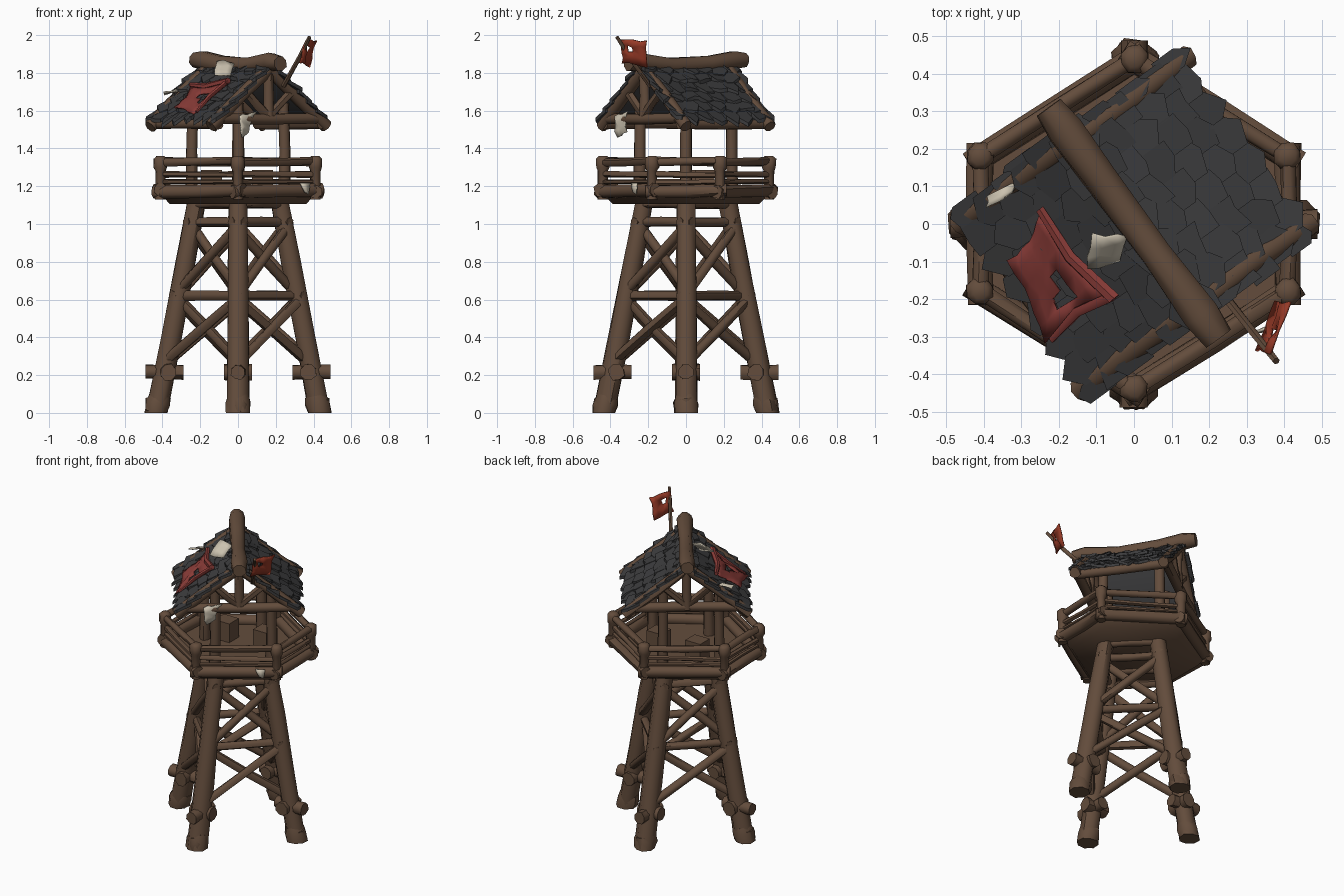
import bpy, bmesh, math, random
from mathutils import Vector

random.seed(4)
if "Cube" in bpy.data.objects:
    bpy.data.objects.remove(bpy.data.objects["Cube"])


def material(name, rgb):
    m = bpy.data.materials.new(name)
    m.use_nodes = True
    m.diffuse_color = (*rgb, 1)
    bsdf = m.node_tree.nodes["Principled BSDF"]
    bsdf.inputs["Base Color"].default_value = (*rgb, 1)
    bsdf.inputs["Roughness"].default_value = 0.9
    return m


WOOD = material("brown wood", (0.125, 0.073, 0.045))
SLATE = material("dark slate", (0.045, 0.045, 0.047))
RED = material("faded red cloth", (0.26, 0.046, 0.04))
FLAG = material("flag red", (0.31, 0.042, 0.02))
CREAM = material("cream cloth", (0.6, 0.54, 0.43))


def finish(name, bm, mat, angle=55):
    bmesh.ops.recalc_face_normals(bm, faces=bm.faces)
    me = bpy.data.meshes.new(name)
    bm.to_mesh(me)
    bm.free()
    me.materials.append(mat)
    ob = bpy.data.objects.new(name, me)
    bpy.context.collection.objects.link(ob)
    bpy.ops.object.select_all(action="DESELECT")
    ob.select_set(True)
    bpy.context.view_layer.objects.active = ob
    bpy.ops.object.shade_smooth_by_angle(angle=math.radians(angle))
    return ob


def jit(s):
    return Vector([random.uniform(-s, s) for _ in range(3)])


def log(bm, path, radii, sides=8, wob=0.005):
    """Rough-hewn timber following a path of points, cut flat at the ground."""
    pts = [Vector(p) for p in path]
    if len(pts) == 2:
        pts.insert(1, (pts[0] + pts[1]) / 2 + jit(wob))
    if not isinstance(radii, (list, tuple)):
        radii = [radii] * len(pts)
    axis = (pts[-1] - pts[0]).normalized()
    side = axis.cross(Vector((0, 0, 1)))
    side = side.normalized() if side.length > 0.05 else Vector((1, 0, 0))
    up = side.cross(axis)
    rings = []
    for p, r in zip(pts, radii):
        ring = []
        for k in range(sides):
            a = math.tau * (k + 0.5) / sides
            co = p + (side * math.cos(a) + up * math.sin(a)) * r * random.uniform(0.9, 1.1)
            co.z = max(co.z, 0)
            ring.append(bm.verts.new(co))
        rings.append(ring)
    for r0, r1 in zip(rings, rings[1:]):
        for k in range(sides):
            n = (k + 1) % sides
            bm.faces.new((r0[k], r0[n], r1[n], r1[k]))
    bm.faces.new(rings[0][::-1])
    bm.faces.new(rings[-1])


def prism(bm, lower, upper):
    a = [bm.verts.new(p) for p in lower]
    b = [bm.verts.new(p) for p in upper]
    bm.faces.new(a[::-1])
    bm.faces.new(b)
    for k in range(len(a)):
        n = (k + 1) % len(a)
        bm.faces.new((a[k], a[n], b[n], b[k]))


def cloth(name, mat, corners, n=5, bump=0.006, holes=(), pinch=0.0):
    """Rumpled thin sheet between four corners, its edges drawn in by pinch."""
    c = [Vector(p) for p in corners]
    centre = (c[0] + c[1] + c[2] + c[3]) / 4
    bm = bmesh.new()
    grid = []
    for i in range(n + 1):
        row = []
        for j in range(n + 1):
            s, t = i / n, j / n
            p = c[0].lerp(c[3], s).lerp(c[1].lerp(c[2], s), t)
            draw = pinch * max(math.sin(math.pi * s), math.sin(math.pi * t))
            row.append(bm.verts.new(p.lerp(centre, draw) + jit(bump)))
        grid.append(row)
    for i in range(n):
        for j in range(n):
            if (i, j) not in holes:
                bm.faces.new((grid[i][j], grid[i][j + 1], grid[i + 1][j + 1], grid[i + 1][j]))
    mod = finish(name, bm, mat).modifiers.new("thickness", "SOLIDIFY")
    mod.thickness = 0.008
    mod.offset = 0


# ---- Legs, feet and bracing
DIRS = [Vector((1, 0, 0)), Vector((0, 1, 0)), Vector((-1, 0, 0)), Vector((0, -1, 0))]
Z = Vector((0, 0, 1))


def leg_at(d, z):
    return d * (0.43 - 0.188 * z) + Z * z


legs, feet, braces = bmesh.new(), bmesh.new(), bmesh.new()
for d in DIRS:
    t = Vector((-d.y, d.x, 0))
    log(legs, [leg_at(d, z) for z in (-0.02, 0.4, 0.8, 1.14)], [0.062, 0.058, 0.054, 0.05])
    log(feet, [leg_at(d, z) for z in (-0.02, 0.05, 0.09)], [0.064, 0.068, 0.058])
    collar = leg_at(d, 0.215)
    log(feet, [collar - d * 0.1, collar + d * 0.1], 0.04)
    log(feet, [collar - t * 0.075 - d * 0.02, collar + t * 0.075 - d * 0.02], 0.045)
    log(feet, [collar + d * 0.06 - Z * 0.21 + t * 0.01, collar + d * 0.055 - Z * 0.14], 0.043)
for a, b in zip(DIRS, DIRS[1:] + DIRS[:1]):
    for z in (0.62, 1.01):
        p, q = leg_at(a, z), leg_at(b, z)
        over = (q - p).normalized() * 0.05
        log(braces, [p - over, q + over], 0.026, 7)
    for low, high in ((0.27, 0.6), (0.64, 0.98)):
        out = (a + b) * 0.012
        log(braces, [leg_at(a, low) + out, leg_at(b, high) + out], 0.026, 7)
        log(braces, [leg_at(b, low) - out, leg_at(a, high) - out], 0.026, 7)
finish("tower_legs", legs, WOOD)
finish("leg_feet_and_collars", feet, WOOD)
finish("cross_braces", braces, WOOD)

# ---- Six-sided platform
HEX = [Vector(p) for p in ((0.41, 0.18, 0), (0, 0.44, 0), (-0.41, 0.18, 0),
                           (-0.41, -0.18, 0), (0, -0.44, 0), (0.41, -0.18, 0))]
floor = bmesh.new()
prism(floor, [h * 0.88 + Z * 1.105 for h in HEX], [h + Z * 1.16 for h in HEX])
finish("platform_floor", floor, WOOD)

beams = bmesh.new()
for a, b in zip(DIRS, DIRS[1:] + DIRS[:1]):
    log(beams, [a * 0.24 + Z * 1.105, b * 0.24 + Z * 1.105], 0.025)
finish("platform_beams", beams, WOOD)

rails, posts = bmesh.new(), bmesh.new()
for a, b in zip(HEX, HEX[1:] + HEX[:1]):
    over = (b - a).normalized() * 0.035
    log(rails, [a - over + Z * 1.17, b + over + Z * 1.18], 0.036)
    log(rails, [a + Z * 1.325, b + Z * 1.335], 0.022, 7)
    log(rails, [a + Z * 1.265, b + Z * 1.26], 0.016, 6)
    log(rails, [a * 1.01 + Z * 1.222, b * 1.01 + Z * 1.225], 0.012, 6)
    log(posts, [a + Z * z for z in (1.13, 1.28, 1.3, 1.345, 1.36)],
        [0.028, 0.028, 0.038, 0.038, 0.022])
finish("railing", rails, WOOD)
finish("railing_posts", posts, WOOD)

crates = bmesh.new()
for x, y in ((-0.14, 0.08), (0.13, 0.1)):
    box = [Vector((x + sx * 0.055, y + sy * 0.05, 1.15)) for sx, sy in ((-1, -1), (1, -1), (1, 1), (-1, 1))]
    prism(crates, box, [p + Z * 0.135 for p in box])
finish("crates", crates, WOOD)

# ---- Roof frame, in ridge (u), across (v) and height coordinates
U, V = Vector((0.59, -0.807, 0)), Vector((0.807, 0.59, 0))
APEX, EAVE, HALF = 1.84, 1.535, 0.37


def roof(u, v, lift=0.0):
    return U * u + V * v + Z * (APEX - abs(v) * (APEX - EAVE) / HALF + lift)


frame = bmesh.new()
for d in DIRS:
    log(frame, [d * 0.245 + Z * 1.14, d * 0.24 + Z * 1.64], [0.034, 0.031, 0.031])
for u in (-0.275, 0.275):
    for s in (-1, 1):
        log(frame, [roof(u, s * 0.378, -0.012), roof(u, 0, -0.02)], 0.034)
        log(frame, [U * u + Z * 1.57, roof(u, s * 0.14, -0.03)], 0.024, 6)
    log(frame, [U * u - V * 0.31 + Z * 1.56, U * u + V * 0.31 + Z * 1.56], 0.03)
    log(frame, [U * u + Z * 1.55, U * u + Z * 1.82], 0.028)
for s in (-1, 1):
    log(frame, [roof(-0.29, s * 0.335, -0.035), roof(0.29, s * 0.335, -0.035)], 0.028)
finish("roof_frame", frame, WOOD)

ridge = bmesh.new()
log(ridge, [U * u + Z * z for u, z in ((-0.385, 1.87), (-0.31, 1.865), (-0.15, 1.845),
                                      (0.1, 1.838), (0.3, 1.858), (0.38, 1.85))],
    [0.042, 0.052, 0.046, 0.045, 0.05, 0.042])
finish("ridge_beam", ridge, WOOD)

# ---- Slate covering: boarding and overlapping ragged slates
slates = bmesh.new()
ROWS, COLS = 6, 7
WIDTH = 0.62 / COLS
for s in (-1, 1):
    deck = [roof(-0.295, 0), roof(0.295, 0), roof(0.295, s * 0.35), roof(-0.295, s * 0.35)]
    prism(slates, [p - Z * 0.012 for p in deck], [p + Z * 0.006 for p in deck])
    for r in range(ROWS):
        v0, v1 = max(0.0, r * HALF / ROWS - 0.02), (r + 1) * HALF / ROWS + 0.01
        for c in range(-1, COLS):
            lo = -0.31 + (c + 0.5 * (r % 2)) * WIDTH
            hi = min(lo + WIDTH * 1.06, random.uniform(0.305, 0.33))
            lo = max(lo, random.uniform(-0.33, -0.305))
            if hi - lo < 0.02:
                continue
            e = [random.uniform(-0.022, 0.012) for _ in range(3)]
            h = [random.uniform(0.014, 0.042) for _ in range(3)]
            tip = lo + (hi - lo) * random.uniform(0.3, 0.7)
            top = [roof(lo, s * v0, 0.008), roof(hi, s * v0, 0.008),
                   roof(hi, s * (v1 - 0.008 + e[0]), h[0]), roof(tip, s * (v1 + 0.008 + e[1]), h[1]),
                   roof(lo, s * (v1 - 0.008 + e[2]), h[2])]
            prism(slates, [p - Z * 0.02 for p in top], top)
finish("roof_slates", slates, SLATE)

# ---- Cloth patches
cloth("red_roof_patch", RED, [roof(-0.175, -0.18, 0.04), roof(0.12, -0.165, 0.04),
                              roof(0.12, -0.375, 0.045), roof(-0.12, -0.33, 0.045)],
      6, holes=((2, 3), (2, 4), (3, 4)), pinch=0.14)
rolls = bmesh.new()
log(rolls, [roof(-0.18, -0.18, 0.045), roof(-0.03, -0.19, 0.045), roof(0.13, -0.16, 0.05)],
    [0.013, 0.016, 0.018], 6)
log(rolls, [roof(0.12, -0.16, 0.045), roof(0.1, -0.26, 0.05), roof(0.12, -0.36, 0.05)],
    [0.014, 0.014, 0.008], 6)
finish("red_patch_rolled_edges", rolls, RED)
cloth("cream_roof_patch", CREAM, [(-0.11, -0.03, 1.865), (-0.02, -0.035, 1.85),
                                  (-0.045, -0.095, 1.79), (-0.125, -0.12, 1.785)], 3)
cloth("cream_eave_scrap", CREAM, [(-0.385, 0.075, 1.69), (-0.325, 0.11, 1.71),
                                  (-0.32, 0.085, 1.71), (-0.39, 0.045, 1.7)], 2)
cloth("cream_gable_rag", CREAM, [(0.0, -0.38, 1.57), (0.09, -0.31, 1.59),
                                 (0.06, -0.32, 1.49), (0.02, -0.37, 1.46)], 4, 0.01)
cloth("cream_railing_rag", CREAM, [(0.33, -0.29, 1.215), (0.38, -0.26, 1.215),
                                   (0.375, -0.265, 1.16), (0.355, -0.28, 1.165)], 2, 0.004)

# ---- Flag
pole = bmesh.new()
log(pole, [(0.24, -0.19, 1.73), (0.32, -0.29, 1.87), (0.38, -0.365, 1.99)], [0.013, 0.012, 0.01], 6)
finish("flag_pole", pole, WOOD)
cloth("flag", FLAG, [(0.36, -0.35, 1.975), (0.41, -0.21, 1.97),
                     (0.385, -0.205, 1.835), (0.325, -0.34, 1.85)], 4, 0.008,
      holes=((1, 1),), pinch=0.06)
